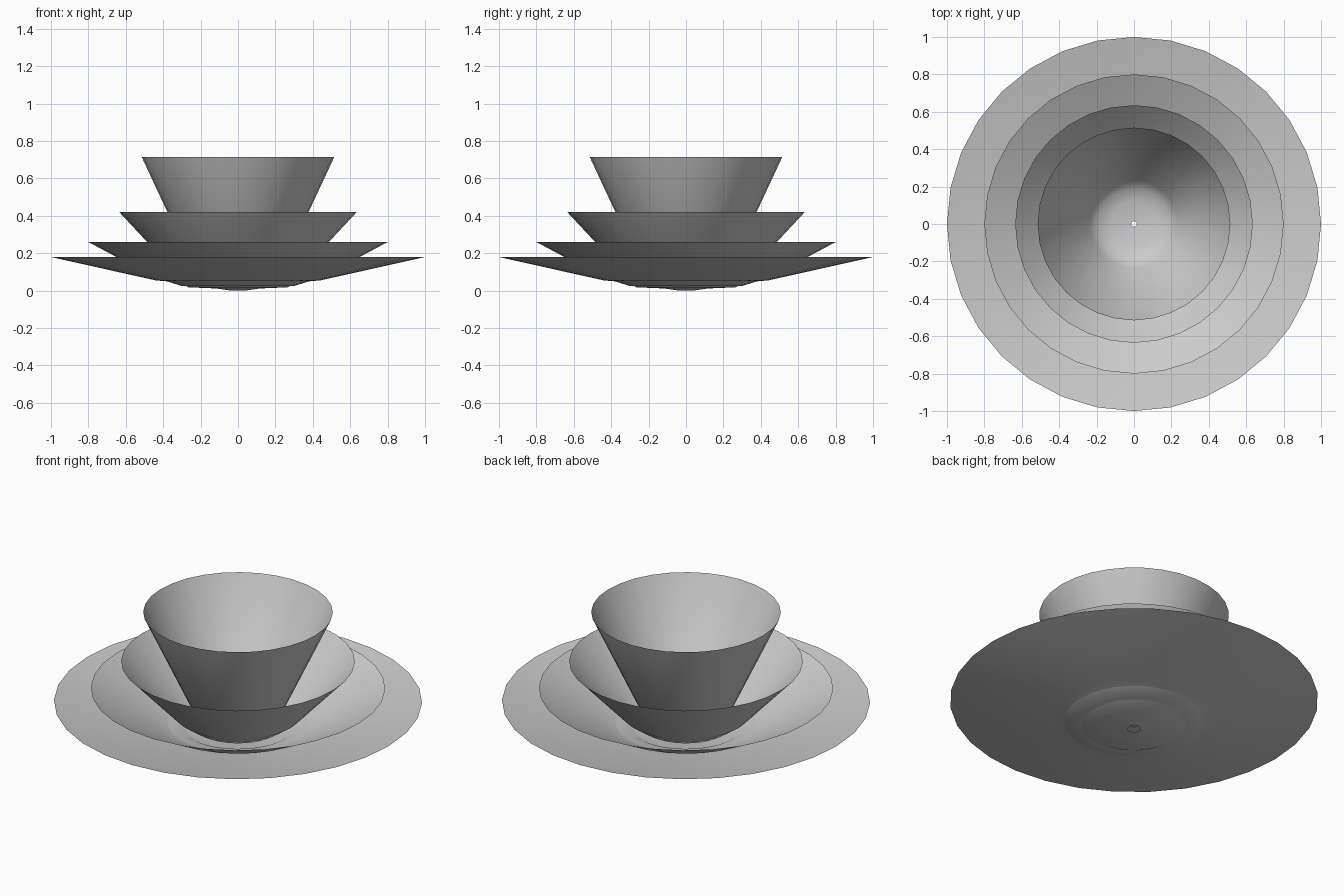
import bpy, bmesh
from math import radians, sin, cos, tau

if "Cube" in bpy.data.objects:
    bpy.data.objects.remove(bpy.data.objects["Cube"])

SIDES = 32


def revolve(name, profile):
    """Thin open dish turned from (radius, height) points, rim last."""
    bm = bmesh.new()
    rings = [[bm.verts.new((r * cos(tau * i / SIDES), r * sin(tau * i / SIDES), z))
              for i in range(SIDES)] for r, z in profile]
    for lower, upper in zip(rings, rings[1:]):
        for i in range(SIDES):
            j = (i + 1) % SIDES
            bm.faces.new((lower[i], lower[j], upper[j], upper[i]))
    mesh = bpy.data.meshes.new(name)
    bm.to_mesh(mesh)
    bm.free()
    obj = bpy.data.objects.new(name, mesh)
    bpy.context.collection.objects.link(obj)
    bpy.ops.object.select_all(action='DESELECT')
    obj.select_set(True)
    bpy.context.view_layer.objects.active = obj
    bpy.ops.object.shade_smooth_by_angle(angle=radians(35))
    return obj


# Wide dinner plate with a small stepped foot and centre hole
revolve("dinner_plate", [(0.035, 0.0), (0.12, 0.012), (0.265, 0.018),
                         (0.32, 0.045), (0.44, 0.055), (1.0, 0.18)])
# Shallow soup plate
revolve("soup_plate", [(0.015, 0.02), (0.30, 0.025), (0.38, 0.05),
                       (0.50, 0.10), (0.80, 0.26)])
# Deeper bowl
revolve("bowl", [(0.015, 0.03), (0.17, 0.035), (0.25, 0.045),
                 (0.35, 0.115), (0.635, 0.42)])
# Tall tapered cup
revolve("cup", [(0.015, 0.05), (0.12, 0.055), (0.19, 0.075),
                (0.235, 0.115), (0.515, 0.715)])
